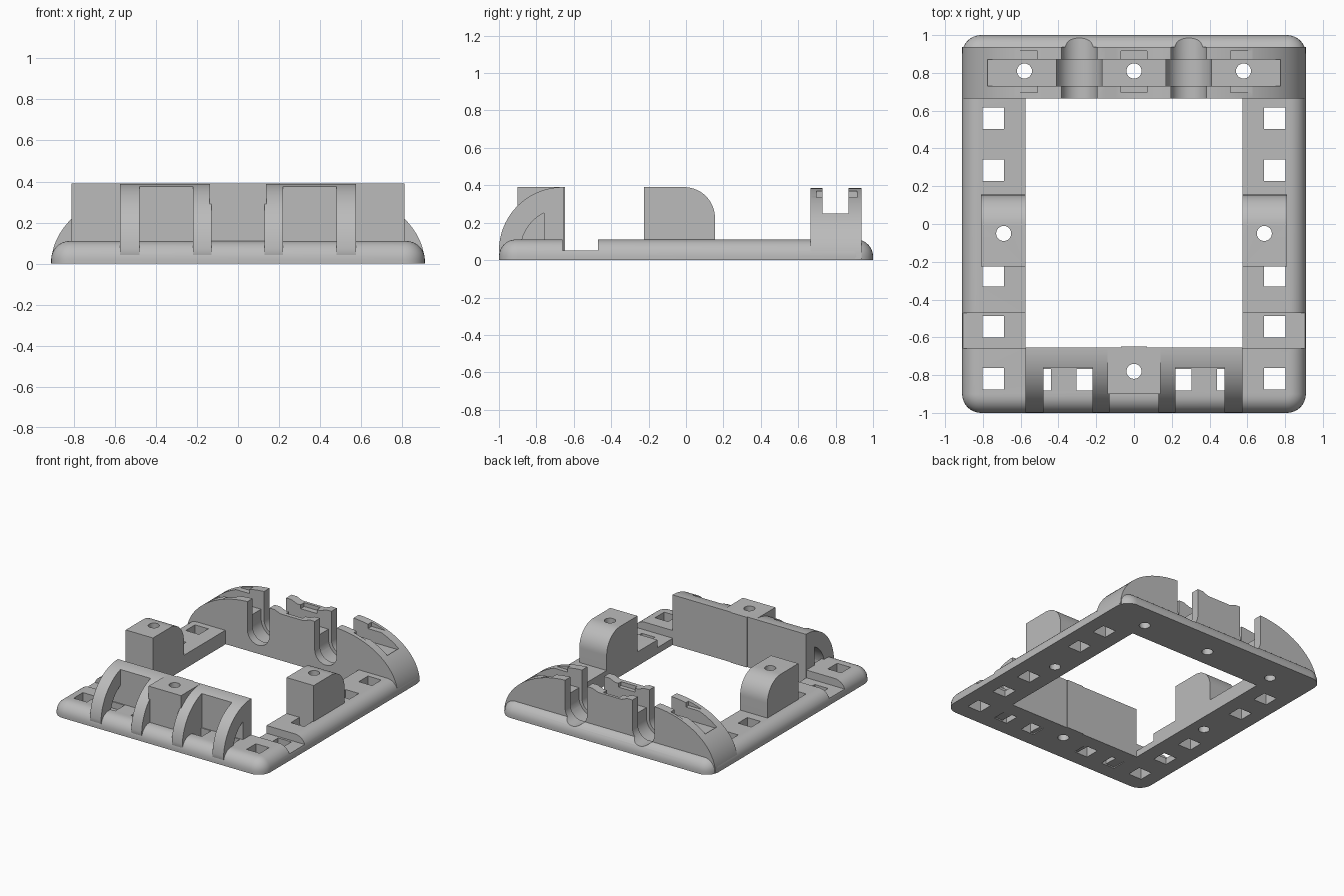
import bpy, bmesh, math

old = bpy.data.objects.get("Cube")
if old:
    bpy.data.objects.remove(old)

grey = bpy.data.materials.new("matte grey")
grey.use_nodes = True
COLOUR = (0.5, 0.5, 0.5, 1)
grey.diffuse_color = COLOUR
grey.node_tree.nodes["Principled BSDF"].inputs["Base Color"].default_value = COLOUR


def loft(name, rings):
    """Skin a stack of matching rings and cap both ends."""
    bm = bmesh.new()
    loops = [[bm.verts.new(p) for p in ring] for ring in rings]
    n = len(loops[0])
    for a, b in zip(loops, loops[1:]):
        for i in range(n):
            j = (i + 1) % n
            bm.faces.new((a[i], a[j], b[j], b[i]))
    bm.faces.new(loops[0][::-1])
    bm.faces.new(loops[-1])
    bmesh.ops.recalc_face_normals(bm, faces=bm.faces)
    mesh = bpy.data.meshes.new(name)
    bm.to_mesh(mesh)
    bm.free()
    mesh.materials.append(grey)
    obj = bpy.data.objects.new(name, mesh)
    bpy.context.collection.objects.link(obj)
    return obj


def prism(name, pts, axis, lo, hi):
    """Extrude a 2D outline along one axis."""
    place = {"x": lambda u, v, w: (w, u, v),
             "y": lambda u, v, w: (u, w, v),
             "z": lambda u, v, w: (u, v, w)}[axis]
    return loft(name, [[place(u, v, w) for u, v in pts] for w in (lo, hi)])


def box(name, x, y, z):
    pts = [(x[0], y[0]), (x[1], y[0]), (x[1], y[1]), (x[0], y[1])]
    return prism(name, pts, "z", z[0], z[1])


def arc(cx, cy, rx, ry, start, end, n=16):
    angles = [math.radians(start + (end - start) * i / n) for i in range(n + 1)]
    return [(cx + rx * math.cos(a), cy + ry * math.sin(a)) for a in angles]


def combine(obj, other, mode):
    mod = obj.modifiers.new("combine", "BOOLEAN")
    mod.operation, mod.solver, mod.object = mode, "EXACT", other
    bpy.context.view_layer.update()
    result = obj.evaluated_get(bpy.context.evaluated_depsgraph_get())
    mesh = bpy.data.meshes.new_from_object(result)
    obj.modifiers.clear()
    obj.data = mesh
    bpy.data.objects.remove(other)


def cut(obj, *cutters):
    for c in cutters:
        combine(obj, c, "DIFFERENCE")


def screw_hole(x, y):
    return prism("hole_cutter", arc(x, y, 0.04, 0.04, 0, 360, 24)[:-1], "z", -0.1, 0.6)


def square_hole(x, y, h=0.057):
    return box("square_cutter", (x - h, x + h), (y - h, y + h), (-0.1, 0.3))


def channel(x, r, y0, y1):
    pts = [(x + r, 0.6), (x - r, 0.6)] + arc(x, 0.165, r, r, 180, 360, 20)
    return prism("channel_cutter", pts, "y", y0, y1)


def cable_channels():
    for s in (-1, 1):
        yield channel(s * 0.29, 0.095, 0.5, 1.2)
        yield channel(s * 0.29, 0.12, 0.73, 0.87)


# Base frame with a rounded upper edge
def rounded_ring(inset, z):
    r = 0.1 - inset
    pts = []
    for sx, sy, a in ((1, 1, 0), (-1, 1, 90), (-1, -1, 180), (1, -1, 270)):
        pts += arc(sx * 0.81, sy * 0.9, r, r, a, a + 90, 8)
    return [(x, y, z) for x, y in pts]


EDGE = 0.09
rings = [rounded_ring(0, 0)]
for i in range(9):
    a = math.radians(90 * i / 8)
    rings.append(rounded_ring(EDGE * (1 - math.cos(a)), 0.02 + EDGE * math.sin(a)))
base = loft("base_frame", rings)
cut(base, box("opening_cutter", (-0.575, 0.575), (-0.66, 0.67), (-0.1, 0.3)))
for s in (-1, 1):
    # strap grooves and square mounting holes
    x = sorted((s * 0.575, s * 1.1))
    cut(base, box("groove_cutter", x, (-0.66, -0.47), (0.05, 0.3)))
    for y in (0.56, 0.285, -0.275, -0.545, -0.82):
        cut(base, square_hole(s * 0.745, y))
    for hx in (0.248, 0.497):
        cut(base, square_hole(s * hx, -0.825))
    cut(base, screw_hole(s * 0.69, -0.05), screw_hole(s * 0.58, 0.81))
cut(base, screw_hole(0, 0.81), screw_hole(0, -0.78), *cable_channels())
parts = [base]

# Side blocks, rounded at the back
side = [(-0.225, 0.06), (0.155, 0.06)] + arc(-0.01, 0.225, 0.165, 0.165, 0, 90) + [(-0.225, 0.39)]
for s, label in ((-1, "right"), (1, "left")):
    x = sorted((s * 0.575, s * 0.81))
    block = prism(label + "_side_block", side, "x", *x)
    cut(block, screw_hole(s * 0.69, -0.05))
    parts.append(block)

# Front guard: curved ribs standing in front of a thin wall
guard = prism("front_guard", [(-0.655, 0.39), (-0.655, 0.0), (-0.9, 0.01), (-0.99, 0.02)]
              + arc(-0.66, 0.05, 0.34, 0.34, 180, 90, 24), "x", -0.575, 0.575)
for s in (-1, 1):
    x = sorted((s * 0.22, s * 0.48))
    cut(guard, box("bay_cutter", x, (-1.2, -0.76), (-0.1, 0.6)))
    x = sorted((s * 0.45, s * 0.7))
    window = [(-0.76, 0.06)] + arc(-0.66, 0.05, 0.225, 0.225, 177, 116.4, 10)
    cut(guard, prism("window_cutter", window, "x", *x))
x = (-0.13, 0.13)
cut(guard, box("gap_cutter", x, (-1.2, -0.9), (-0.1, 0.6)))
combine(guard, box("centre_block", (-0.14, 0.14), (-0.9, -0.66), (0.05, 0.39)), "UNION")
combine(guard, box("back_strip", (-0.07, 0.07), (-0.7, -0.648), (0.0, 0.39)), "UNION")
cut(guard, screw_hole(0, -0.78))
parts.append(guard)

# Rear bridge: arched wall with a long slot, clip pockets and cable channels
half = arc(0.35, 0.0, 0.56, 0.385, 1, 90, 24) + [(0.15, 0.385), (0.1, 0.365)]
outline = half + [(-px, pz) for px, pz in reversed(half)]
bridge = prism("rear_bridge", outline, "y", 0.665, 0.937)
cut(bridge, box("slot_cutter", (-0.775, 0.775), (0.73, 0.87), (0.24, 0.6)))
for cx in (-0.58, 0, 0.58):
    cut(bridge, box("pocket_cutter", (cx - 0.07, cx + 0.07), (0.697, 0.915), (0.335, 0.6)),
        screw_hole(cx, 0.81))
cut(bridge, *cable_channels())
parts.append(bridge)

# Smooth the curved faces, keep the corners crisp
bpy.ops.object.select_all(action="DESELECT")
for p in parts:
    p.select_set(True)
bpy.context.view_layer.objects.active = base
bpy.ops.object.shade_smooth_by_angle(angle=math.radians(30))
